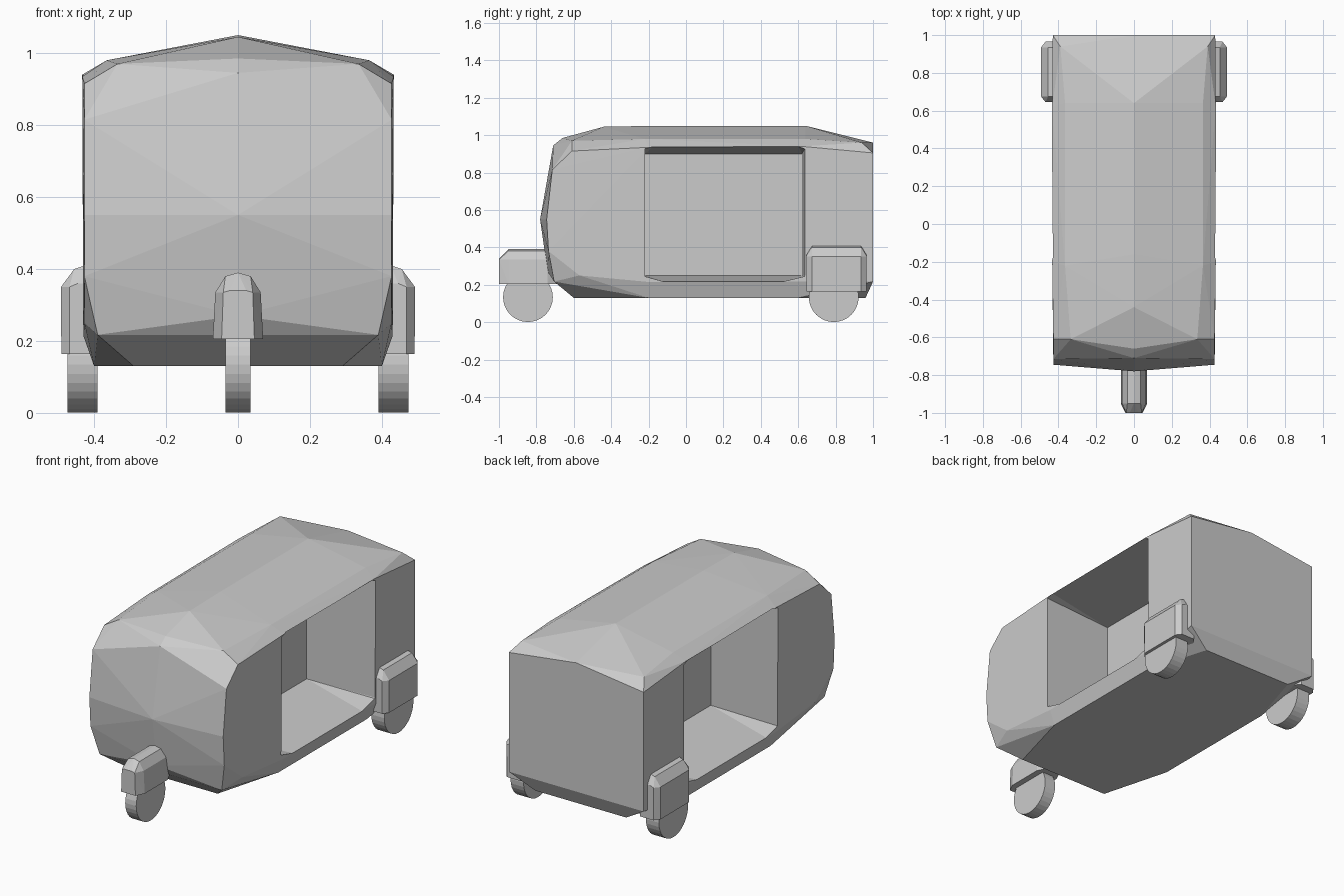
import bpy, bmesh
from math import pi

if "Cube" in bpy.data.objects:
    bpy.data.objects.remove(bpy.data.objects["Cube"])


def hull(name, pts, mirror=False):
    """Flat-faced convex solid around the points, optionally mirrored in x."""
    if mirror:
        pts = pts + [(-x, y, z) for x, y, z in pts if x > 0]
    bm = bmesh.new()
    for p in pts:
        bm.verts.new(p)
    bmesh.ops.convex_hull(bm, input=bm.verts[:])
    bmesh.ops.delete(bm, geom=[v for v in bm.verts if not v.link_faces], context='VERTS')
    bmesh.ops.dissolve_limit(bm, angle_limit=0.005, verts=bm.verts[:], edges=bm.edges[:])
    bmesh.ops.recalc_face_normals(bm, faces=bm.faces[:])
    me = bpy.data.meshes.new(name)
    bm.to_mesh(me)
    bm.free()
    ob = bpy.data.objects.new(name, me)
    bpy.context.collection.objects.link(ob)
    return ob


# Body shell: half of the key corner points, mirrored
body = hull("body", [
    # roof ridge and nose centre line
    (0, 1.0, 0.96), (0, 0.64, 1.05), (0, -0.16, 1.05), (0, -0.44, 1.045),
    (0, -0.66, 0.985), (0, -0.71, 0.945), (0, -0.78, 0.55), (0, -0.74, 0.27),
    # roof shoulder and eave
    (0.335, -0.61, 0.97), (0.365, -0.22, 0.98), (0.365, 0.64, 0.98), (0.39, 0.94, 0.96),
    (0.427, -0.61, 0.915), (0.433, -0.2, 0.935), (0.433, 0.62, 0.94), (0.43, 1.0, 0.905),
    # nose corner
    (0.427, -0.715, 0.815), (0.427, -0.745, 0.55), (0.427, -0.735, 0.38), (0.39, -0.705, 0.217),
    # sill
    (0.427, -0.57, 0.25), (0.43, -0.2, 0.215), (0.43, 0.55, 0.215), (0.43, 1.0, 0.217),
    # floor pan
    (0.29, -0.6, 0.13), (0.40, -0.2, 0.13), (0.40, 0.6, 0.13), (0.29, 0.96, 0.13),
], mirror=True)

# Door recess on each side, leaving a thin wall down the middle
bpy.context.view_layer.objects.active = body
for s in (1, -1):
    pts = [(s * 0.004, y, z) for y in (-0.22, 0.62) for z in (0.25, 0.90)]
    for x, d in ((0.43, 0.0), (0.5, 0.006)):
        pts += [(s * x, y, z + k * d) for y, z, k in (
            (-0.22, 0.25, -1), (-0.1, 0.217, -1), (0.5, 0.217, -1), (0.635, 0.25, -1),
            (0.635, 0.925, 1), (0.6, 0.938, 1), (-0.17, 0.938, 1), (-0.22, 0.925, 1))]
    cutter = hull("door_cutter", pts)
    cutter.hide_render = True
    mod = body.modifiers.new("door", 'BOOLEAN')
    mod.operation = 'DIFFERENCE'
    mod.solver = 'EXACT'
    mod.object = cutter
    bpy.ops.object.modifier_apply(modifier=mod.name)
    bpy.data.objects.remove(cutter)


def wheel(name, x, y, width):
    bpy.ops.mesh.primitive_cylinder_add(vertices=32, radius=0.133, depth=width,
                                        location=(x, y, 0.134), rotation=(0, pi / 2, 0))
    bpy.context.object.name = name


def fender(name, cx, y0, y1, profile, inset):
    """Chamfered cover: full cross-section in the middle, reduced at both ends."""
    top = max(z for _, z in profile)
    pts = []
    for y, wide, drop in ((y0, 0.65, 0.05), (y0 + inset, 1, 0),
                          (y1 - inset, 1, 0), (y1, 0.65, 0.05)):
        for w, z in profile:
            for s in (1, -1):
                pts.append((cx + s * w * wide, y, min(z, top - drop)))
    hull(name, pts)


# Front wheel and fender
wheel("front_wheel", 0, -0.845, 0.07)
fender("front_fender", 0, -1.0, -0.69,
       [(0.07, 0.205), (0.063, 0.335), (0.035, 0.38), (0, 0.39)], 0.05)

# Rear wheels and fenders
for s, side in ((1, "right"), (-1, "left")):
    wheel("rear_wheel_" + side, s * 0.432, 0.79, 0.083)
    fender("rear_fender_" + side, s * 0.425, 0.645, 0.965,
           [(0.066, 0.163), (0.067, 0.35), (0.03, 0.40), (0, 0.41)], 0.03)
